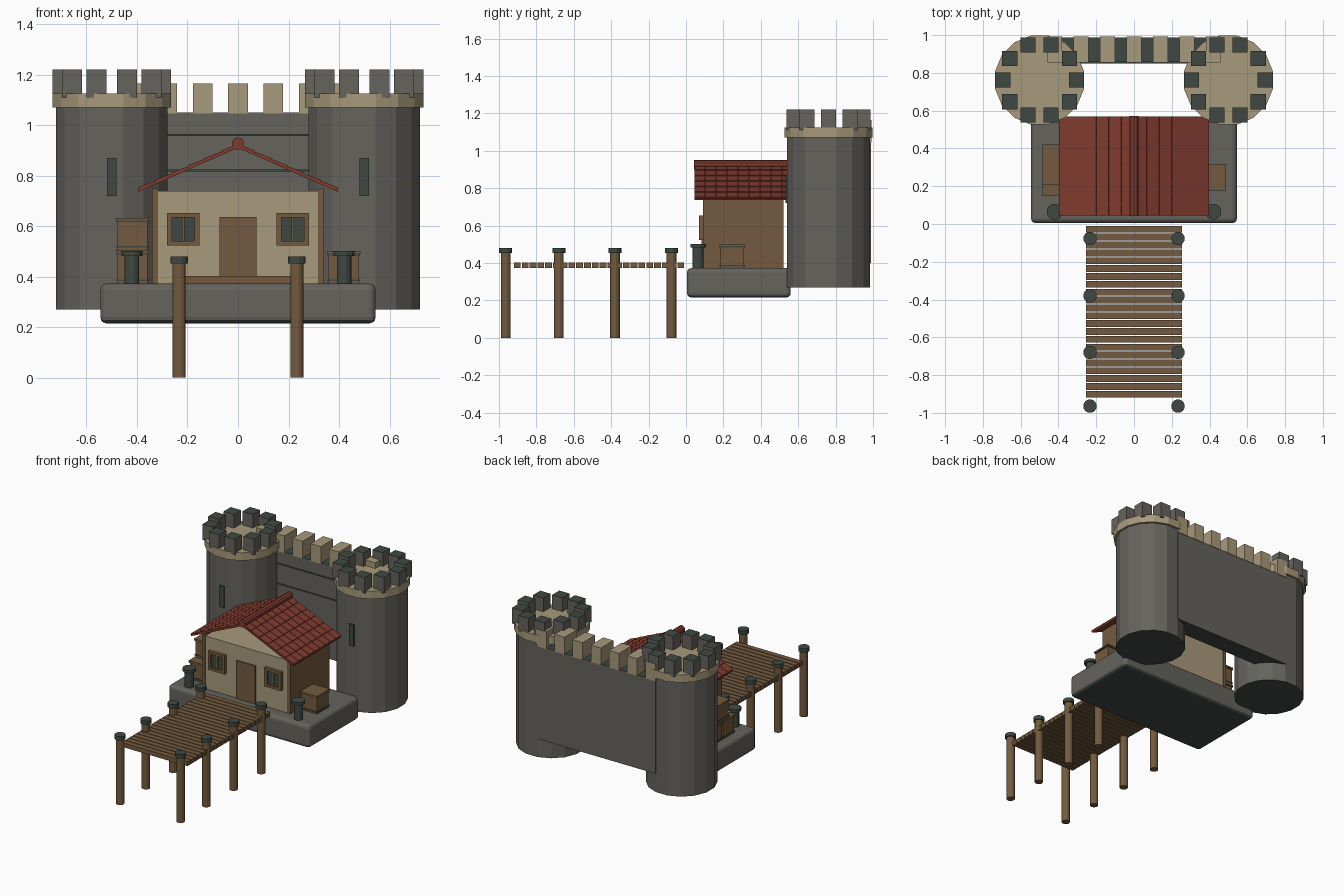
import bpy, bmesh, math
from mathutils import Matrix, Vector

if "Cube" in bpy.data.objects:
    bpy.data.objects.remove(bpy.data.objects["Cube"])


def material(name, colour):
    m = bpy.data.materials.new(name)
    m.use_nodes = True
    m.diffuse_color = (*colour, 1)
    m.node_tree.nodes["Principled BSDF"].inputs["Base Color"].default_value = (*colour, 1)
    return m


STONE = material("grey stone", (.13, .125, .11))
DARK = material("dark green grey", (.05, .066, .055))
SAND = material("sand", (.39, .32, .2))
WOOD = material("brown wood", (.175, .105, .05))
RED = material("red tile", (.22, .043, .028))


def finish(name, bm, mat, flat_mat=None, ends="both"):
    """Make an object; flat_mat goes on faces pointing up, down or both."""
    bm.normal_update()
    me = bpy.data.meshes.new(name)
    me.materials.append(mat)
    if flat_mat:
        me.materials.append(flat_mat)
        for f in bm.faces:
            z = f.normal.z
            if (z > .9 and ends != "down") or (z < -.9 and ends != "up"):
                f.material_index = 1
    bm.to_mesh(me)
    bm.free()
    ob = bpy.data.objects.new(name, me)
    bpy.context.scene.collection.objects.link(ob)
    return ob


def add_box(bm, lo, hi, matrix=Matrix()):
    lo, hi = Vector(lo), Vector(hi)
    mid = Matrix.Translation((lo + hi) / 2)
    bmesh.ops.create_cube(bm, size=1, matrix=matrix @ mid @ Matrix.Diagonal((*(hi - lo), 1)))


def box(name, lo, hi, mat, flat_mat=None, ends="both"):
    bm = bmesh.new()
    add_box(bm, lo, hi)
    return finish(name, bm, mat, flat_mat, ends)


def cylinder(name, x, y, z0, z1, r, mat, sides=12, flat_mat=None, r_top=None):
    bm = bmesh.new()
    turn = Matrix.Rotation(math.pi / sides, 4, 'Z')
    bmesh.ops.create_cone(bm, cap_ends=True, segments=sides, radius1=r, radius2=r_top or r,
                          depth=z1 - z0, matrix=Matrix.Translation((x, y, (z0 + z1) / 2)) @ turn)
    return finish(name, bm, mat, flat_mat)


# Round towers with crowns, battlements and arrow slits
TOWER_Y = .762
for side, s in (("left", 1), ("right", -1)):
    x = s * .5
    cylinder(side + "_tower", x, TOWER_Y, .27, 1.08, .225, STONE, 16, DARK)
    cylinder(side + "_tower_crown", x, TOWER_Y, 1.07, 1.125, .24, SAND, 16)
    bm = bmesh.new()
    for i in range(10):
        a = math.tau * i / 10
        cx, cy = x + .195 * math.cos(a), TOWER_Y + .195 * math.sin(a)
        add_box(bm, (cx - .04, cy - .04, 1.11), (cx + .04, cy + .04, 1.22))
    finish(side + "_tower_battlements", bm, STONE, DARK)
    box(side + "_arrow_slit", (x - .018, .532, .72), (x + .018, .56, .87), DARK)

# Curtain wall with courses and battlements
box("curtain_wall", (-.457, .857, .4), (.457, .988, 1.05), STONE, DARK)
for i, z in enumerate((.82, .96)):
    box(f"wall_course_{i + 1}", (-.3, .85, z - .004), (.3, .858, z + .004), DARK)
bm = bmesh.new()
for i in range(-3, 4):
    add_box(bm, (i * .14 - .039, .855, 1.045), (i * .14 + .039, .992, 1.165))
finish("wall_battlements", bm, SAND)

# Rounded stone platform
base = box("platform", (-.545, .005, .215), (.545, .56, .373), STONE, DARK, "down")
bevel = base.modifiers.new("rounded edges", 'BEVEL')
bevel.width, bevel.segments = .025, 3

# House walls, door and windows
box("house_walls", (-.318, .092, .37), (.318, .52, .74), SAND)
for side, s in (("left", 1), ("right", -1)):
    x0, x1 = sorted((s * .316, s * .34))
    box(side + "_side_wall", (x0, .09, .37), (x1, .522, .75), WOOD)
    x = s * .217
    bm = bmesh.new()
    for d in (-1, 1):
        add_box(bm, (x + d * .054 - .01, .07, .523), (x + d * .054 + .01, .095, .653))
        zc = .588 + d * .056
        add_box(bm, (x - .064, .07, zc - .009), (x + .064, .095, zc + .009))
    add_box(bm, (x - .005, .077, .535), (x + .005, .095, .64))
    finish(side + "_window_frame", bm, WOOD)
    box(side + "_window_glass", (x - .05, .084, .535), (x + .05, .093, .64), DARK)
box("door", (-.073, .083, .373), (.073, .093, .637), WOOD)

# Tiled roof slopes and ridge
ANGLE, SLOPE = math.atan2(.175, .395), .432
COURSES, ROWS = 6, 9
Y0, Y1 = .045, .57
for side, s in (("left", 1), ("right", -1)):
    place = Matrix.Translation((0, 0, .917)) @ Matrix.Rotation(s * ANGLE, 4, 'Y')
    bm = bmesh.new()
    add_box(bm, (min(0, s * SLOPE), Y0, -.006), (max(0, s * SLOPE), Y1, .004), place)
    finish(side + "_roof_slope", bm, RED)
    bm = bmesh.new()
    du, dy = SLOPE / COURSES, (Y1 - Y0) / ROWS
    for c in range(COURSES):
        for r in range(ROWS):
            a, b = sorted((s * c * du, s * ((c + 1) * du - .003)))
            tilt = place @ Matrix.Translation((s * c * du, 0, 0)) @ Matrix.Rotation(-s * .05, 4, 'Y') \
                @ Matrix.Translation((-s * c * du, 0, 0))
            y = Y0 + r * dy
            add_box(bm, (a, y + .0015, 0), (b, y + dy - .0015, .007), tilt)
    finish(side + "_roof_tiles", bm, RED)
bm = bmesh.new()
bmesh.ops.create_cone(bm, cap_ends=True, segments=10, radius1=.025, radius2=.025, depth=Y1 - Y0 + .004,
                      matrix=Matrix.Translation((0, (Y0 + Y1) / 2, .926)) @ Matrix.Rotation(math.pi / 2, 4, 'X'))
finish("roof_ridge", bm, RED)

# Mooring bollards
for side, s in (("left", 1), ("right", -1)):
    cylinder(side + "_bollard", s * .42, .065, .37, .485, .03, DARK)
    cylinder(side + "_bollard_cap", s * .42, .065, .482, .502, .043, DARK)


# Banded crates
def crate(name, x0, x1, y0, y1, z0, z1):
    box(name, (x0 + .004, y0 + .004, z0), (x1 - .004, y1 - .004, z1), WOOD)
    bm = bmesh.new()
    for z in (z0 + .012, z1 - .016):
        add_box(bm, (x0, y0, z), (x1, y1, z + .007))
    finish(name + "_bands", bm, DARK)
    box(name + "_lid", (x0 - .002, y0 - .002, z1 - .009), (x1 + .002, y1 + .002, z1), WOOD)


crate("left_crate", .354, .484, .18, .315, .37, .5)
crate("right_front_crate", -.482, -.354, .15, .28, .37, .503)
crate("right_back_crate", -.482, -.354, .29, .42, .37, .503)
crate("right_top_crate", -.482, -.354, .21, .42, .503, .632)

# Wooden pier: planks, posts and post caps
bm = bmesh.new()
for i in range(22):
    y = -.01 - i * .0416
    add_box(bm, (-.254, y - .036, .372), (.254, y, .402))
finish("pier_planks", bm, WOOD)
for side, s in (("left", 1), ("right", -1)):
    for i, y in enumerate((-.077, -.38, -.68, -.964)):
        cylinder(f"{side}_pier_post_{i + 1}", s * .233, y, 0, .46, .027, WOOD)
        cylinder(f"{side}_pier_post_cap_{i + 1}", s * .233, y, .453, .48, .036, DARK)
